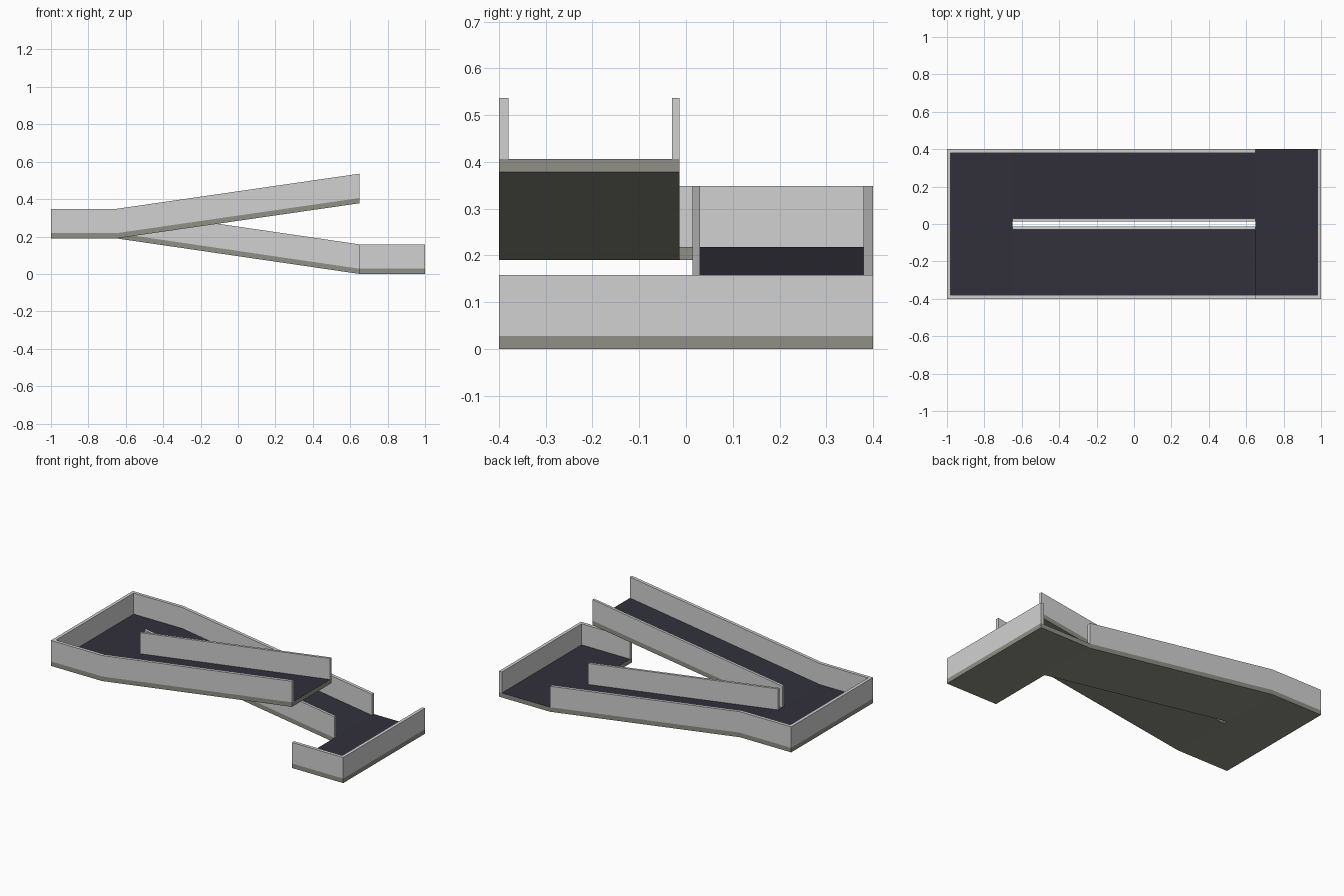
import bpy
import bmesh

if "Cube" in bpy.data.objects:
    bpy.data.objects.remove(bpy.data.objects["Cube"], do_unlink=True)


def make_material(name, rgb):
    mat = bpy.data.materials.new(name)
    mat.use_nodes = True
    mat.diffuse_color = (*rgb, 1)
    mat.node_tree.nodes["Principled BSDF"].inputs["Base Color"].default_value = (*rgb, 1)
    return mat


wall_mat = make_material("light grey wall", (0.64, 0.64, 0.64))
slab_mat = make_material("olive grey concrete", (0.28, 0.28, 0.245))
floor_mat = make_material("dark floor", (0.031, 0.030, 0.043))

# Main dimensions
END, BEND, SIDE = 1.0, 0.65, 0.4      # half length, landing edge, half width
THICK, RAIL = 0.028, 0.13             # slab thickness, wall height
WALL, INNER, GAP = 0.02, 0.016, 0.014 # wall thicknesses, half gap of flights
LOW, MID, HIGH = 0.0, 0.19, 0.378     # slab undersides


def strip(name, path, y0, y1, base, height, mats):
    """Extrude a band of constant height along an x-z path, between y0 and y1."""
    outline = [(x, z + base) for x, z in path]
    outline += [(x, z + base + height) for x, z in reversed(path)]
    bm = bmesh.new()
    face = bm.faces.new([bm.verts.new((x, y0, z)) for x, z in outline])
    grown = bmesh.ops.extrude_face_region(bm, geom=[face])
    moved = [v for v in grown["geom"] if isinstance(v, bmesh.types.BMVert)]
    bmesh.ops.translate(bm, verts=moved, vec=(0, y1 - y0, 0))
    bmesh.ops.recalc_face_normals(bm, faces=bm.faces)
    # The walking surface takes the last material
    for f in bm.faces:
        if f.normal.z > 0.5:
            f.material_index = len(mats) - 1
    mesh = bpy.data.meshes.new(name)
    bm.to_mesh(mesh)
    bm.free()
    for m in mats:
        mesh.materials.append(m)
    obj = bpy.data.objects.new(name, mesh)
    bpy.context.collection.objects.link(obj)


def slab(name, path, y0, y1):
    strip(name, path, y0, y1, 0, THICK, [slab_mat, floor_mat])


def wall(name, path, y0, y1):
    strip(name, path, y0, y1, THICK, RAIL, [wall_mat])


lower = [(-BEND, MID), (BEND, LOW)]
upper = [(-BEND, MID), (BEND, HIGH)]
middle_start = (-END + WALL, MID)

# Landings and sloping flights
slab("lower_landing", [(BEND, LOW), (END, LOW)], -SIDE, SIDE)
slab("middle_landing", [(-END, MID), (-BEND, MID)], -SIDE, SIDE)
slab("lower_flight", lower, GAP, SIDE)
slab("upper_flight", upper, -SIDE, -GAP)

# Outer walls
wall("back_wall", [middle_start] + lower, SIDE - WALL, SIDE)
wall("front_wall", [middle_start] + upper, -SIDE, -SIDE + WALL)
wall("middle_landing_end_wall", [(-END, MID), middle_start], -SIDE, SIDE)
wall("lower_landing_end_wall", [(END - WALL, LOW), (END, LOW)], -SIDE, SIDE)
wall("lower_landing_front_wall", [(BEND, LOW), (END - WALL, LOW)], -SIDE, -SIDE + WALL)

# Inner walls beside the gap
wall("lower_flight_inner_wall", lower, GAP, GAP + INNER)
wall("upper_flight_inner_wall", upper, -GAP - INNER, -GAP)
